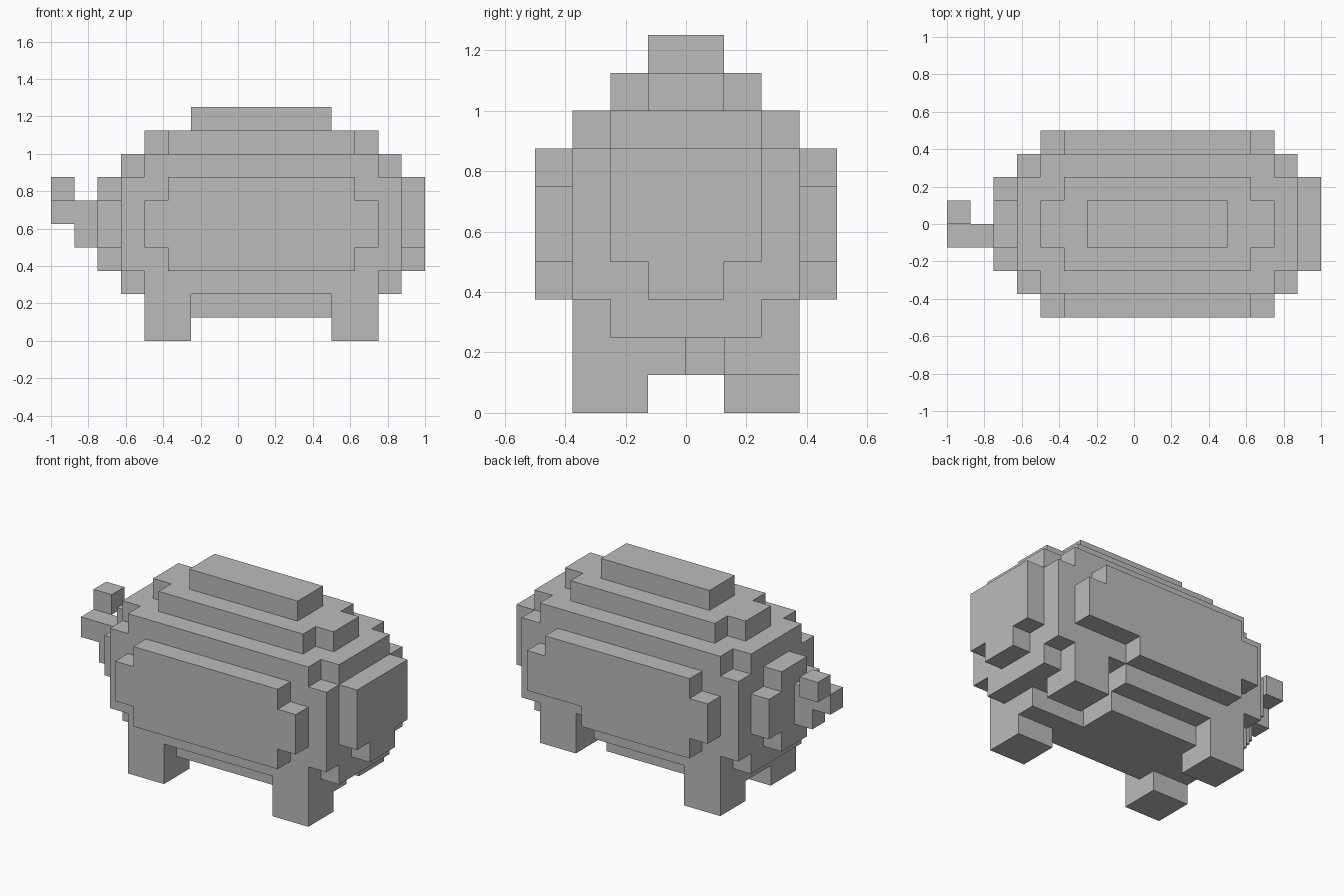
import bpy
import bmesh
from mathutils import Vector

UNIT = 0.125  # edge of one block

cube = bpy.data.objects.get("Cube")
if cube:
    bpy.data.objects.remove(cube, do_unlink=True)

grey = bpy.data.materials.new("plain grey")
grey.use_nodes = True
grey.diffuse_color = (0.5, 0.5, 0.5, 1)
grey.node_tree.nodes["Principled BSDF"].inputs["Base Color"].default_value = (0.5, 0.5, 0.5, 1)


def box(x0, x1, y0, y1, z0, z1):
    """Set of block cells filling a box."""
    return {(x, y, z) for x in range(x0, x1) for y in range(y0, y1) for z in range(z0, z1)}


def build(name, cells):
    """Skin the outside of a set of blocks."""
    bm = bmesh.new()
    for cell in sorted(cells):
        for axis in range(3):
            for side in (0, 1):
                step = list(cell)
                step[axis] += 2 * side - 1
                if tuple(step) in cells:
                    continue
                u, v = (axis + 1) % 3, (axis + 2) % 3
                ring = [(0, 0), (1, 0), (1, 1), (0, 1)]
                if not side:
                    ring.reverse()
                verts = []
                for a, b in ring:
                    p = Vector(cell)
                    p[axis] += side
                    p[u] += a
                    p[v] += b
                    verts.append(bm.verts.new(p * UNIT))
                bm.faces.new(verts)
    bmesh.ops.remove_doubles(bm, verts=bm.verts, dist=0.001)
    mesh = bpy.data.meshes.new(name)
    bm.to_mesh(mesh)
    bm.free()
    mesh.materials.append(grey)
    obj = bpy.data.objects.new(name, mesh)
    bpy.context.collection.objects.link(obj)


# Rounded body: stepped core, side bulges, back and belly
body = box(-5, 7, -3, 3, 3, 7) | box(-4, 6, -3, 3, 2, 8) | box(-5, 7, -2, 2, 2, 8)
body |= box(-3, 5, -4, 4, 3, 7) | box(-4, 6, -4, 4, 4, 6)
body |= box(-3, 5, -2, 2, 1, 9) | box(-4, 6, -1, 1, 1, 9)
body |= box(-2, 4, -1, 1, 9, 10)

# Flat face and rounded rump
body |= box(7, 8, -2, 2, 4, 7) | box(7, 8, -1, 1, 3, 4)
body |= box(-6, -5, -2, 2, 4, 6) | box(-6, -5, -1, 1, 3, 7)

# Clearance around the lifted leg
body -= box(3, 6, 0, 4, 1, 2) | box(3, 6, 1, 4, 2, 3) | box(3, 6, 3, 4, 3, 4)
build("body", body)

# Legs, one of them lifted
for name, x, y, lift in (("front_right_leg", 4, -3, 0), ("front_left_leg", 4, 1, 1),
                         ("rear_right_leg", -4, -3, 0), ("rear_left_leg", -4, 1, 0)):
    build(name, box(x, x + 2, y, y + 2, lift, 2 + lift))

# Curly tail
build("tail", box(-7, -6, -1, 0, 4, 6) | box(-8, -7, -1, 0, 5, 6))
build("tail_tip", box(-8, -7, 0, 1, 6, 7))
